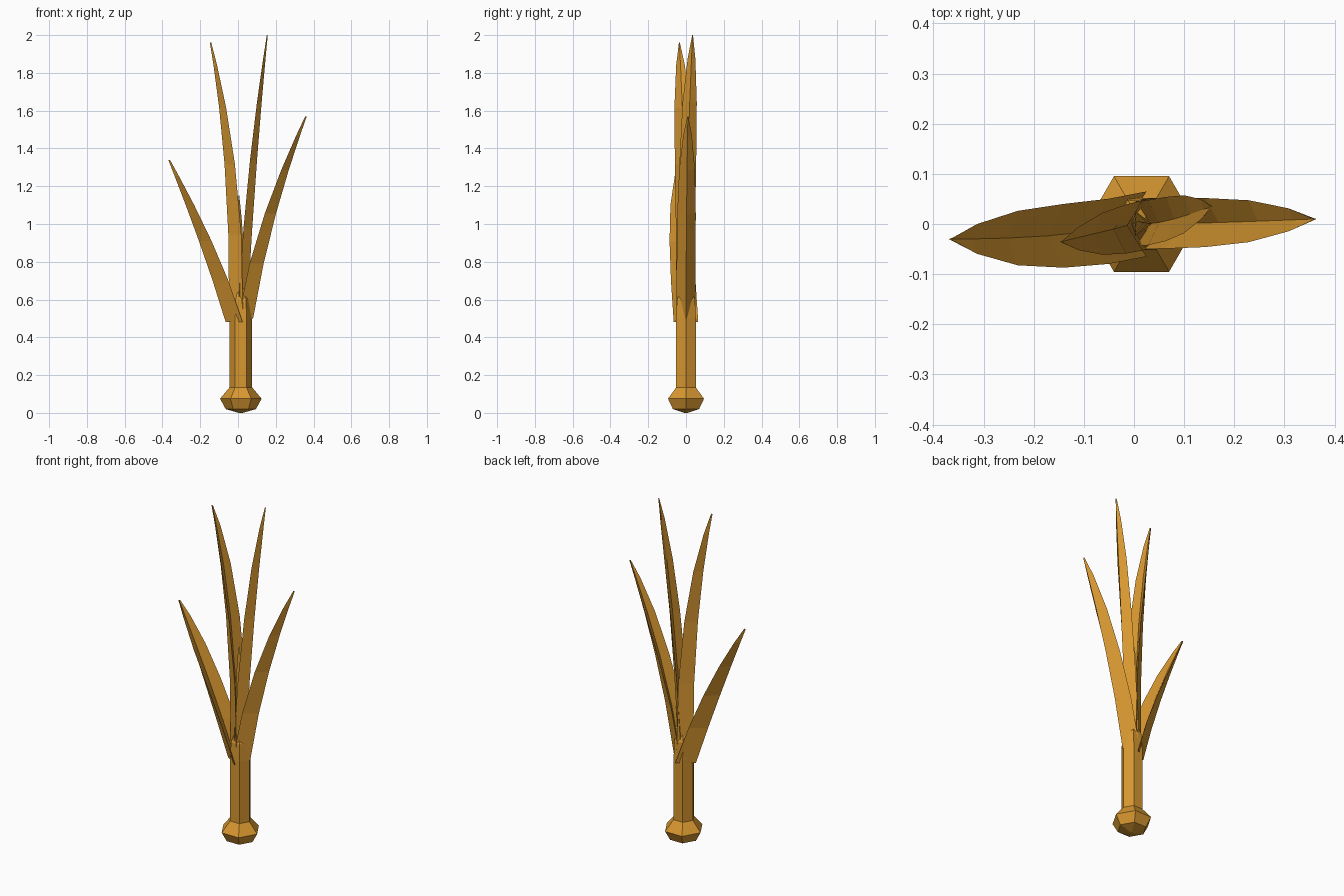
import bpy, bmesh
from math import cos, sin, pi
from mathutils import Vector

cube = bpy.data.objects.get("Cube")
if cube:
    bpy.data.objects.remove(cube)

ochre = bpy.data.materials.new("golden_ochre")
ochre.use_nodes = True
ochre.diffuse_color = (0.68, 0.31, 0.03, 1)
shader = ochre.node_tree.nodes["Principled BSDF"]
shader.inputs["Base Color"].default_value = ochre.diffuse_color

STEM_CENTRE = 0.015
STEM_RADIUS = 0.06
BLADE_STEPS = 5


def loft(name, rings):
    """Skin a list of equal-sized rings and close both ends."""
    bm = bmesh.new()
    rows = [[bm.verts.new(point) for point in ring] for ring in rings]
    for lower, upper in zip(rows, rows[1:]):
        for i in range(len(lower)):
            bm.faces.new((lower[i - 1], lower[i], upper[i], upper[i - 1]))
    bm.faces.new(rows[0])
    bm.faces.new(rows[-1])
    bmesh.ops.recalc_face_normals(bm, faces=bm.faces)
    mesh = bpy.data.meshes.new(name)
    bm.to_mesh(mesh)
    bm.free()
    mesh.materials.append(ochre)
    part = bpy.data.objects.new(name, mesh)
    bpy.context.collection.objects.link(part)


def hexagon(height, radius):
    """Horizontal six-sided ring with its corners toward left and right."""
    angles = [i * pi / 3 for i in range(6)]
    return [(STEM_CENTRE + radius * cos(a), radius * sin(a), height) for a in angles]


def blade(name, root, bend, tip, half_width, half_depth, groove=0.45):
    """Bent, tapering leaf with a keel outside and a channel inside."""
    root, bend, tip = Vector(root), Vector(bend), Vector(tip)
    outward = Vector((1 if tip.x > 0 else -1, 0, 0))
    rings = []
    for step in range(BLADE_STEPS + 1):
        # Sections crowd toward the tip, where the outline curves most
        t = 1 - (1 - step / BLADE_STEPS) ** 1.5
        centre = root.lerp(bend, t).lerp(bend.lerp(tip, t), t)
        across = Vector((0, half_width * (1 - 0.95 * t ** 6), 0))
        keel = outward * half_depth * (1 - 0.9 * t ** 2)
        channel = keel * (2 * groove - 1)
        rings.append([centre - keel - across, centre + keel,
                      centre - keel + across, centre + channel])
    loft(name, rings)


# Root bulb and hexagonal stem
loft("root_bulb", [hexagon(0, 0.01), hexagon(0.02, 0.08),
                   hexagon(0.075, 0.11), hexagon(0.135, STEM_RADIUS)])
loft("stem", [hexagon(0.135, STEM_RADIUS), hexagon(0.5, STEM_RADIUS),
              hexagon(0.6, 0.055), hexagon(0.7, 0.01)])

# Outer spreading leaves
blade("left_outer_leaf", root=(0.04, 0, 0.5), bend=(0.12, 0, 1),
      tip=(0.36, 0.01, 1.57), half_width=0.05, half_depth=0.04)
blade("right_outer_leaf", root=(-0.02, 0, 0.48), bend=(-0.13, -0.03, 0.85),
      tip=(-0.365, -0.03, 1.34), half_width=0.065, half_depth=0.045)

# Tall upright leaves
blade("left_tall_leaf", root=(0.025, 0, 0.55), bend=(0.065, 0, 1.3),
      tip=(0.155, 0.035, 2), half_width=0.045, half_depth=0.025)
blade("right_tall_leaf", root=(-0.01, 0, 0.5), bend=(0, 0, 1.3),
      tip=(-0.145, -0.035, 1.96), half_width=0.05, half_depth=0.037)

# Young shoot in the middle
blade("centre_shoot", root=(0.02, 0, 0.6), bend=(0.02, 0, 0.9),
      tip=(0.005, 0.005, 1.15), half_width=0.025, half_depth=0.017, groove=-0.3)
